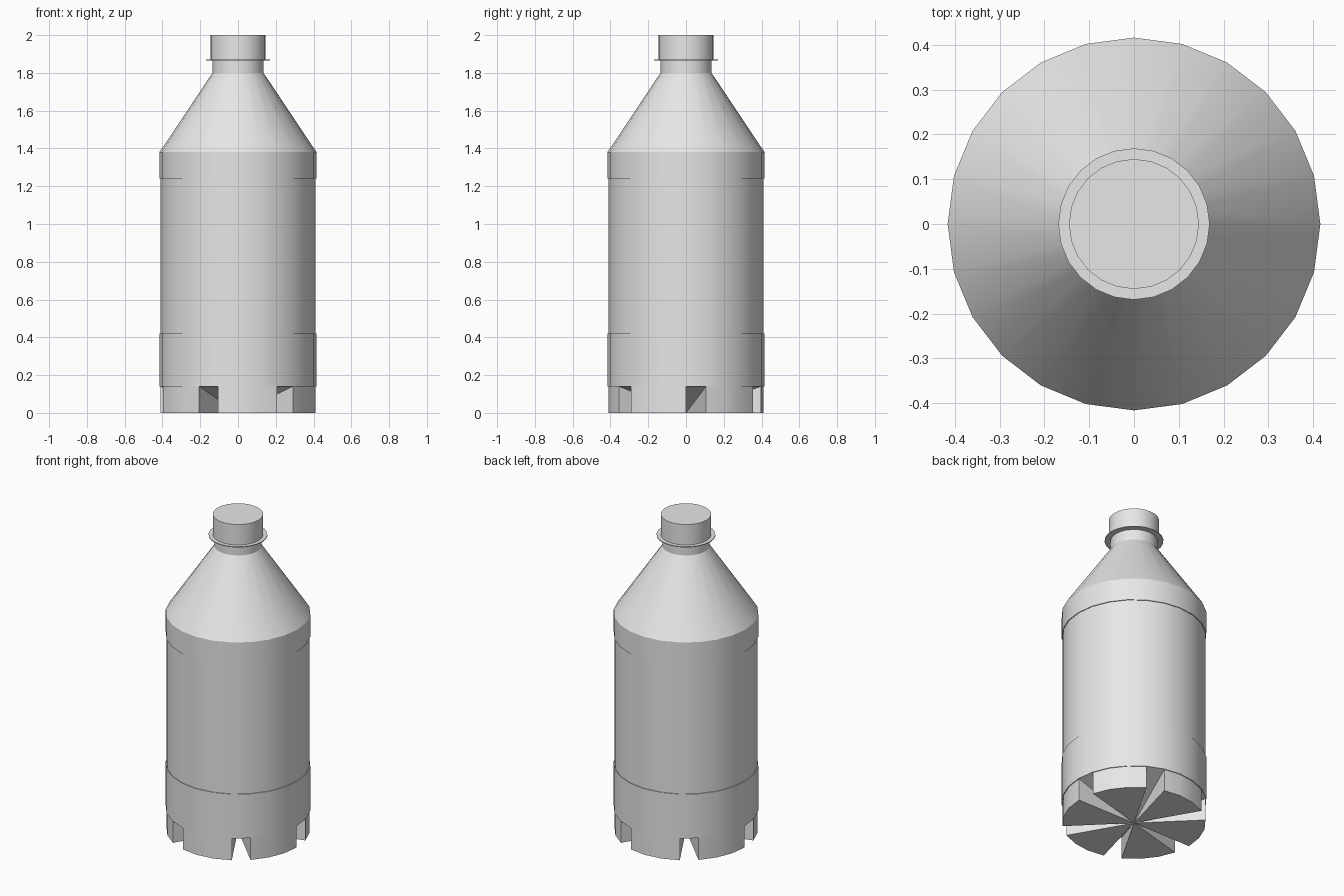
import bpy, bmesh, math

cube = bpy.data.objects.get("Cube")
if cube:
    bpy.data.objects.remove(cube, do_unlink=True)

SIDES = 24
R_BAND, R_BODY = 0.416, 0.411
FOOT_H = 0.14

grey = bpy.data.materials.new("light grey")
grey.use_nodes = True
grey.diffuse_color = (0.8, 0.8, 0.8, 1)
grey.node_tree.nodes["Principled BSDF"].inputs["Base Color"].default_value = (0.8, 0.8, 0.8, 1)


def point(radius, i, z):
    a = 2 * math.pi * i / SIDES
    return (radius * math.cos(a), radius * math.sin(a), z)


def finish(name, bm):
    bmesh.ops.remove_doubles(bm, verts=bm.verts, dist=1e-5)
    bmesh.ops.recalc_face_normals(bm, faces=bm.faces)
    mesh = bpy.data.meshes.new(name)
    bm.to_mesh(mesh)
    bm.free()
    mesh.materials.append(grey)
    obj = bpy.data.objects.new(name, mesh)
    bpy.context.collection.objects.link(obj)
    bpy.ops.object.select_all(action='DESELECT')
    obj.select_set(True)
    bpy.context.view_layer.objects.active = obj
    bpy.ops.object.shade_smooth_by_angle(angle=math.radians(30))
    return obj


def lathe(name, profile, cap_bottom=True, cap_top=True):
    """Revolve (radius, z) pairs listed from bottom to top."""
    bm = bmesh.new()
    rings = [[bm.verts.new(point(r, i, z)) for i in range(SIDES)] for r, z in profile]
    for low, high in zip(rings, rings[1:]):
        for i in range(SIDES):
            j = (i + 1) % SIDES
            bm.faces.new((low[i], low[j], high[j], high[i]))
    if cap_bottom:
        bm.faces.new(rings[0][::-1])
    if cap_top:
        bm.faces.new(rings[-1])
    return finish(name, bm)


# Bottle wall: lower band, recessed label area, upper band, shoulder and neck
lathe("bottle_body", [
    (R_BODY, FOOT_H), (R_BAND, FOOT_H), (R_BAND, 0.42),
    (R_BODY, 0.42), (R_BODY, 1.24),
    (R_BAND, 1.24), (R_BAND, 1.38),
    (0.135, 1.80), (0.135, 1.87)], cap_bottom=False)

# Neck ring and screw cap
lathe("neck_ring", [(0.169, 1.866), (0.169, 1.871)])
lathe("cap", [(0.145, 1.871), (0.145, 2.0)])

# Foot: six wedge notches, each one sector wide, sloping down to the centre
bm = bmesh.new()


def face(*coords):
    bm.faces.new([bm.verts.new(c) for c in coords])


centre = (0, 0, 0)
for i in range(SIDES):
    low_a, low_b = point(R_BODY, i, 0), point(R_BODY, i + 1, 0)
    top_a, top_b = point(R_BODY, i, FOOT_H), point(R_BODY, i + 1, FOOT_H)
    if i % 4 == 0:
        face(centre, top_b, top_a)      # sloping notch roof
        face(centre, top_a, low_a)      # notch side walls
        face(centre, low_b, top_b)
    else:
        face(centre, low_b, low_a)      # flat underside
        face(low_a, low_b, top_b, top_a)
finish("notched_foot", bm)
